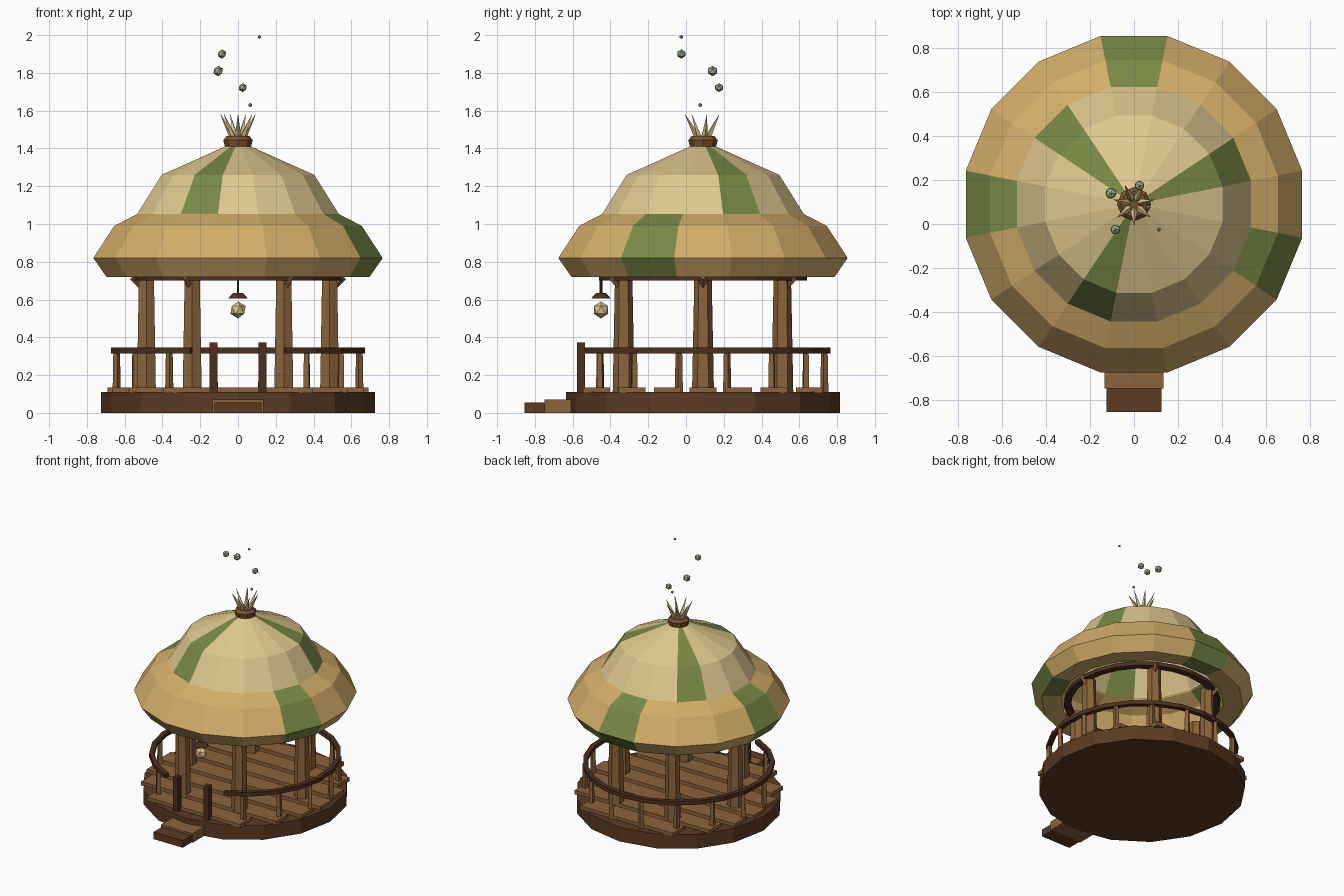
import bpy, bmesh, math
from mathutils import Vector, Matrix

cube = bpy.data.objects.get("Cube")
if cube:
    bpy.data.objects.remove(cube, do_unlink=True)

CY = 0.09                      # y of the pavilion axis
SEG = 16
STEP = math.tau / SEG


def material(name, rgb):
    m = bpy.data.materials.new(name)
    m.use_nodes = True
    m.diffuse_color = (*rgb, 1)
    m.node_tree.nodes["Principled BSDF"].inputs["Base Color"].default_value = (*rgb, 1)
    return m


TAN = material("straw tan", (0.65, 0.42, 0.14))
CREAM = material("pale cream", (0.73, 0.58, 0.27))
GREEN = material("moss green", (0.19, 0.25, 0.06))
WOOD = material("light wood", (0.26, 0.127, 0.043))
DARK = material("dark wood", (0.107, 0.043, 0.016))
RAIL = material("deep brown", (0.072, 0.029, 0.013))
COLLAR = material("russet wood", (0.21, 0.085, 0.03))
MIST = material("pale sage", (0.38, 0.46, 0.26))


def finish(name, bm, *mats):
    bmesh.ops.recalc_face_normals(bm, faces=bm.faces)
    mesh = bpy.data.meshes.new(name)
    bm.to_mesh(mesh)
    bm.free()
    for m in mats:
        mesh.materials.append(m)
    ob = bpy.data.objects.new(name, mesh)
    bpy.context.collection.objects.link(ob)
    return ob


def box(name, mat, lo, hi):
    bm = bmesh.new()
    lo, hi = Vector(lo), Vector(hi)
    mtx = Matrix.Translation((lo + hi) / 2) @ Matrix.Diagonal((*(hi - lo), 1))
    bmesh.ops.create_cube(bm, size=1, matrix=mtx)
    return finish(name, bm, mat)


def rod(name, mat, a, b, r1, r2, sides, turn=0.0):
    """Tapered prism from point a to point b."""
    bm = bmesh.new()
    a, b = Vector(a), Vector(b)
    d = b - a
    mtx = (Matrix.Translation((a + b) / 2) @ d.to_track_quat('Z', 'Y').to_matrix().to_4x4()
           @ Matrix.Rotation(turn, 4, 'Z'))
    bmesh.ops.create_cone(bm, cap_ends=True, segments=sides, radius1=r1, radius2=r2,
                          depth=d.length, matrix=mtx)
    return finish(name, bm, mat)


def ball(name, mat, pos, r):
    bm = bmesh.new()
    bmesh.ops.create_icosphere(bm, subdivisions=1, radius=r, matrix=Matrix.Translation(pos))
    return finish(name, bm, mat)


def around(r, angle, z):
    return Vector((r * math.cos(angle), CY + r * math.sin(angle), z))


def roof_tier(name, profile, mat, green_panels):
    """Revolved shell whose chosen panels are green."""
    bm = bmesh.new()
    rings = [[bm.verts.new(around(r, (i - 0.5) * STEP, z)) for i in range(SEG)]
             for r, z in profile]
    for low, high in zip(rings, rings[1:]):
        for i in range(SEG):
            j = (i + 1) % SEG
            f = bm.faces.new((low[i], low[j], high[j], high[i]))
            f.material_index = int(i in green_panels)
    return finish(name, bm, mat, GREEN)


def arc_beam(name, mat, r_in, r_out, z0, z1, start, end, count):
    """Rectangular beam swept along an arc."""
    bm = bmesh.new()
    closed = end - start > math.tau - 0.01
    steps = count if closed else count + 1
    rows = []
    for i in range(steps):
        a = start + (end - start) * i / count
        rows.append([bm.verts.new(around(r, a, z))
                     for r, z in ((r_in, z0), (r_out, z0), (r_out, z1), (r_in, z1))])
    for i in range(count):
        p, q = rows[i], rows[(i + 1) % steps]
        for k in range(4):
            n = (k + 1) % 4
            bm.faces.new((p[k], p[n], q[n], q[k]))
    if not closed:
        bm.faces.new(rows[0])
        bm.faces.new(rows[-1])
    return finish(name, bm, mat)


# Platform, floor planks and steps
rod("platform", DARK, (0, CY, 0), (0, CY, 0.11), 0.725, 0.725, SEG)
for i in range(-3, 4):
    y = i * 0.188
    half = math.sqrt(0.69 ** 2 - y ** 2)
    box("floor_plank", WOOD, (-half, CY + y - 0.072, 0.105), (half, CY + y + 0.072, 0.135))
box("upper_step", WOOD, (-0.135, -0.75, 0), (0.135, -0.6, 0.07))
box("lower_step", DARK, (-0.125, -0.855, 0), (0.125, -0.74, 0.055))

# Columns with small outward brackets
for i in range(6):
    a = i * math.tau / 6
    rod("column", WOOD, around(0.485, a, 0.11), around(0.485, a, 0.72), 0.058, 0.046, 6)
    rod("column_bracket", WOOD, around(0.49, a, 0.65), around(0.56, a, 0.72), 0.018, 0.018, 4)
arc_beam("ring_beam", RAIL, 0.50, 0.55, 0.70, 0.73, 0, math.tau, 24)

# Railing, open at the front
gap = math.radians(22)
front = -math.pi / 2
arc_beam("hand_rail", RAIL, 0.64, 0.675, 0.315, 0.345, front + gap, front + math.tau - gap, 20)
for i in range(2, SEG - 2):
    a = front + (i - 0.5) * STEP
    if i == 2 or i < SEG:
        rod("baluster", WOOD, around(0.655, a, 0.11), around(0.655, a, 0.32), 0.022, 0.018, 4, a)
rod("baluster", WOOD, around(0.655, front - 1.5 * STEP, 0.11),
    around(0.655, front - 1.5 * STEP, 0.32), 0.022, 0.018, 4)
for x in (-0.13, 0.13):
    box("gate_post", RAIL, (x - 0.021, -0.578, 0.11), (x + 0.021, -0.535, 0.372))

# Two roof tiers
roof_tier("lower_roof", [(0.57, 0.73), (0.71, 0.72), (0.781, 0.82), (0.668, 0.99), (0.54, 1.055)],
          TAN, (4, 8, 15))
roof_tier("upper_roof", [(0.546, 1.05), (0.412, 1.26), (0.07, 1.41)], CREAM, (1, 6, 11))

# Crown: collar and spikes
rod("crown_collar", COLLAR, (0, CY, 1.405), (0, CY, 1.445), 0.068, 0.078, 8)
rod("crown_collar_top", COLLAR, (0, CY, 1.445), (0, CY, 1.465), 0.078, 0.06, 8)
for i in range(7):
    a = front + i * math.tau / 7
    rod("crown_spike", CREAM, around(0.025, a, 1.45), around(0.095, a, 1.58), 0.018, 0.001, 4)

# Hanging lantern
rod("lantern_rod", RAIL, (0, -0.45, 0.62), (0, -0.45, 0.72), 0.007, 0.007, 6)
rod("lantern_cap", RAIL, (0, -0.45, 0.605), (0, -0.45, 0.635), 0.053, 0.025, 8)
ball("lantern_globe", CREAM, (0, -0.45, 0.545), 0.045)

# Floating spores
for x, y, z, r in ((0.065, 0.075, 1.63, 0.011), (0.025, 0.175, 1.722, 0.024),
                   (-0.105, 0.14, 1.81, 0.028), (-0.085, -0.025, 1.90, 0.025),
                   (0.113, -0.025, 1.99, 0.01)):
    ball("spore", MIST, (x, y, z), r)
